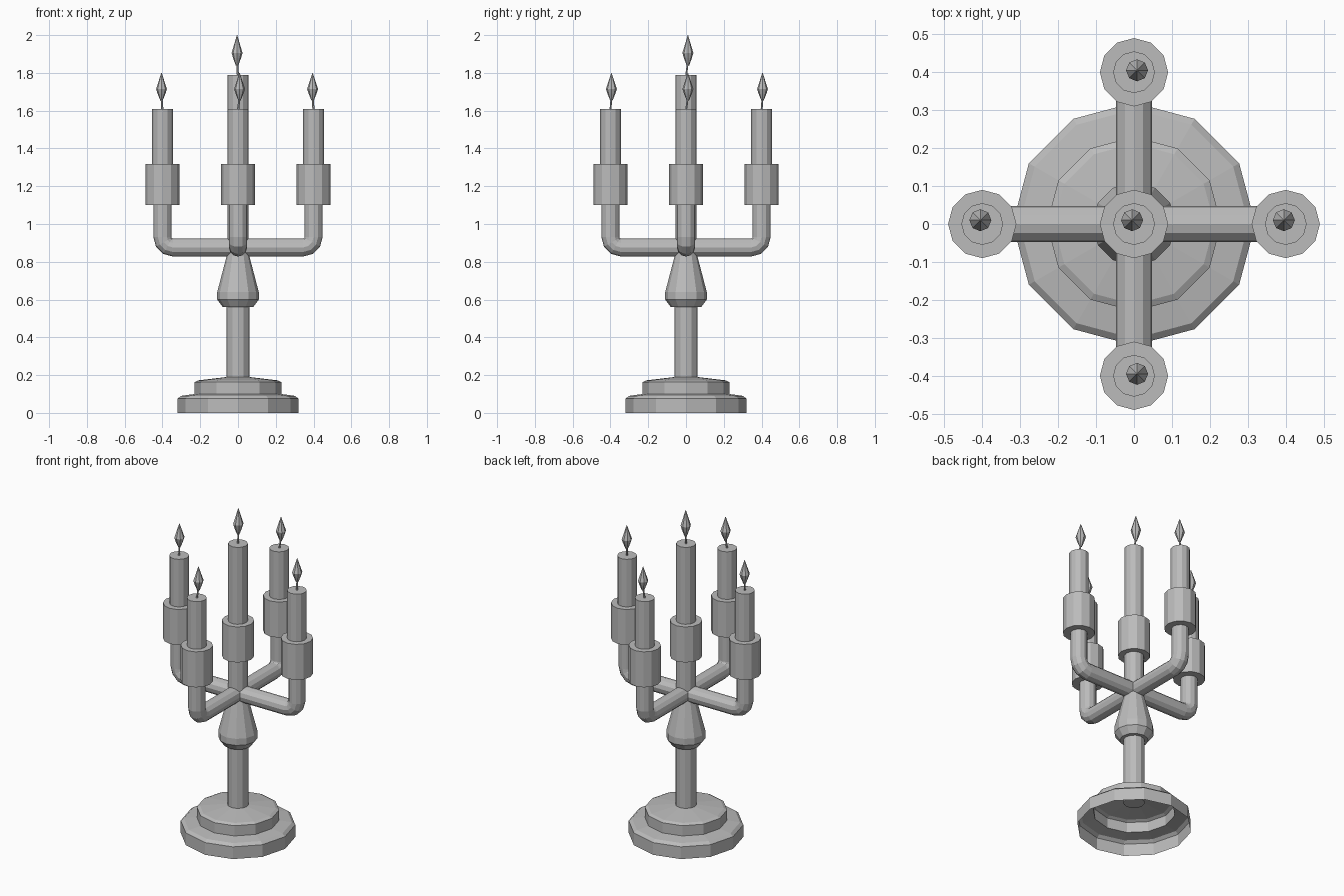
import bpy, bmesh, math
from mathutils import Vector, Matrix

if "Cube" in bpy.data.objects:
    bpy.data.objects.remove(bpy.data.objects["Cube"], do_unlink=True)

SIDES = 12

grey = bpy.data.materials.new("plain_grey")
grey.use_nodes = True
colour = (0.5, 0.5, 0.5, 1)
grey.diffuse_color = colour
grey.node_tree.nodes["Principled BSDF"].inputs["Base Color"].default_value = colour


def skin(name, rings, caps=(True, True)):
    """Bridge a list of point rings into one flat-shaded object."""
    bm = bmesh.new()
    loops = [[bm.verts.new(p) for p in ring] for ring in rings]
    n = len(loops[0])
    for a, b in zip(loops, loops[1:]):
        for i in range(n):
            j = (i + 1) % n
            bm.faces.new((a[i], a[j], b[j], b[i]))
    if caps[0]:
        bm.faces.new(loops[0][::-1])
    if caps[1]:
        bm.faces.new(loops[-1])
    mesh = bpy.data.meshes.new(name)
    bm.to_mesh(mesh)
    bm.free()
    mesh.materials.append(grey)
    obj = bpy.data.objects.new(name, mesh)
    bpy.context.collection.objects.link(obj)
    return obj


def circle(r, z, sides, centre=(0, 0)):
    return [(centre[0] + r * math.cos(math.tau * i / sides),
             centre[1] + r * math.sin(math.tau * i / sides), z) for i in range(sides)]


def lathe(name, profile, at=(0, 0, 0), sides=SIDES, caps=(True, True)):
    obj = skin(name, [circle(r, z, sides) for r, z in profile], caps)
    obj.location = at
    return obj


def candle(label, x, y, top, size, lean):
    """Cup, candle, leaning wick and flame."""
    lathe(label + "_cup", [(0.09, 1.10), (0.09, 1.318)], (x, y, 0))
    lathe(label + "_candle", [(0.055, 1.2), (0.055, top)], (x, y, 0))
    dx, dy = lean
    skin(label + "_wick", [circle(0.006, top - 0.01, 6, (x, y)),
                           circle(0.005, top + 0.06 * size, 6, (x + dx, y + dy))])
    flame = [(0.007, 0.045), (0.021, 0.08), (0.029, 0.105),
             (0.014, 0.15), (0.001, 0.19)]
    lathe(label + "_flame", [(r, z * size) for r, z in flame],
          (x + dx, y + dy, top), 8)


# Hollow stepped base, open underneath
lathe("base", [(0.32, 0), (0.32, 0.075), (0.302, 0.09), (0.23, 0.1),
               (0.23, 0.163), (0.212, 0.172), (0.06, 0.19)], caps=(False, False))

# Stem, bulb and centre post
lathe("stem", [(0.06, 0.16), (0.06, 0.6)])
lathe("bulb", [(0.08, 0.56), (0.11, 0.6), (0.11, 0.64), (0.055, 0.85), (0.045, 0.87)])
lathe("centre_post", [(0.056, 0.86), (0.056, 1.12)])

# Arms: straight run, rounded elbow, upright
REACH, ARM_Z, BEND, ARM_R = 0.4, 0.876, 0.055, 0.048
stations = [(0, ARM_Z, 0)]
for k in range(4):
    a = math.radians(30 * k)
    stations.append((REACH - BEND + BEND * math.sin(a),
                     ARM_Z + BEND - BEND * math.cos(a), a))
stations.append((REACH, 1.12, math.pi / 2))


def arm_ring(u, z, a):
    side, up = Vector((0, 1, 0)), Vector((-math.sin(a), 0, math.cos(a)))
    return [Vector((u, 0, z)) + ARM_R * (side * math.cos(t) + up * math.sin(t))
            for t in (math.tau * i / SIDES for i in range(SIDES))]


for k, label in enumerate(("left", "back", "right", "front")):
    turn = Matrix.Rotation(k * math.pi / 2, 3, "Z")
    skin(label + "_arm", [[turn @ p for p in arm_ring(*s)] for s in stations])
    spot = turn @ Vector((REACH, 0, 0))
    lean = (0.008, 0.005) if k % 2 else (-0.005, 0.01)
    candle(label, spot.x, spot.y, 1.61, 1, lean)
candle("centre", 0, 0, 1.79, 1.105, (-0.005, 0.01))
